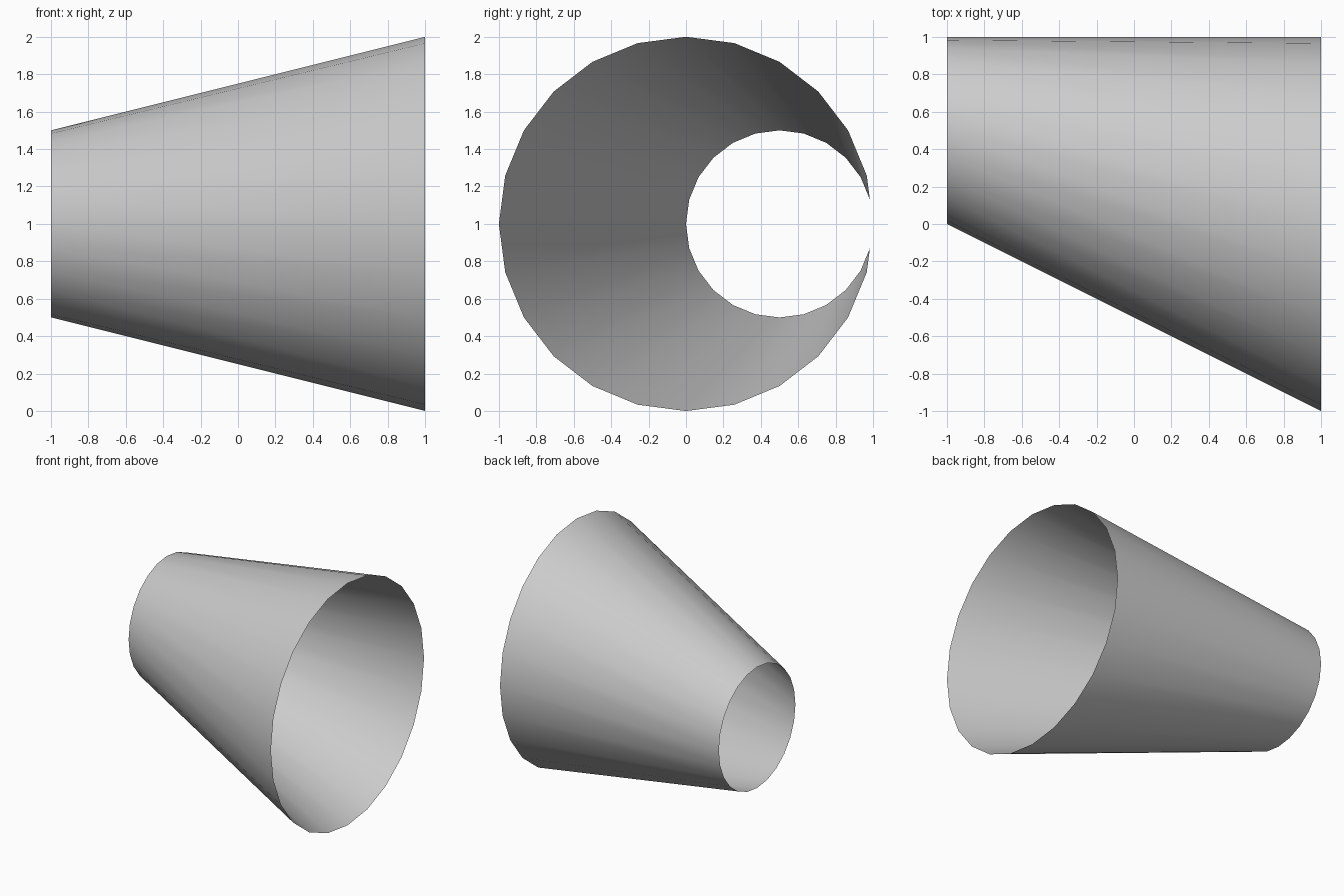
import bpy, bmesh
from math import cos, sin, tau

if "Cube" in bpy.data.objects:
    bpy.data.objects.remove(bpy.data.objects["Cube"])

SIDES = 24
bm = bmesh.new()


def ring(x, y, z, r):
    """Circle of vertices facing along x."""
    return [bm.verts.new((x, y + r * cos(tau * i / SIDES), z + r * sin(tau * i / SIDES)))
            for i in range(SIDES)]


# Open eccentric reducer: small end offset so the back edge stays straight
small = ring(-1, 0.5, 1, 0.5)
large = ring(1, 0, 1, 1)
for i in range(SIDES):
    j = (i + 1) % SIDES
    face = bm.faces.new((small[i], small[j], large[j], large[i]))
    face.smooth = True

mesh = bpy.data.meshes.new("eccentric_reducer")
bm.to_mesh(mesh)
bm.free()
obj = bpy.data.objects.new("eccentric_reducer", mesh)
bpy.context.collection.objects.link(obj)
